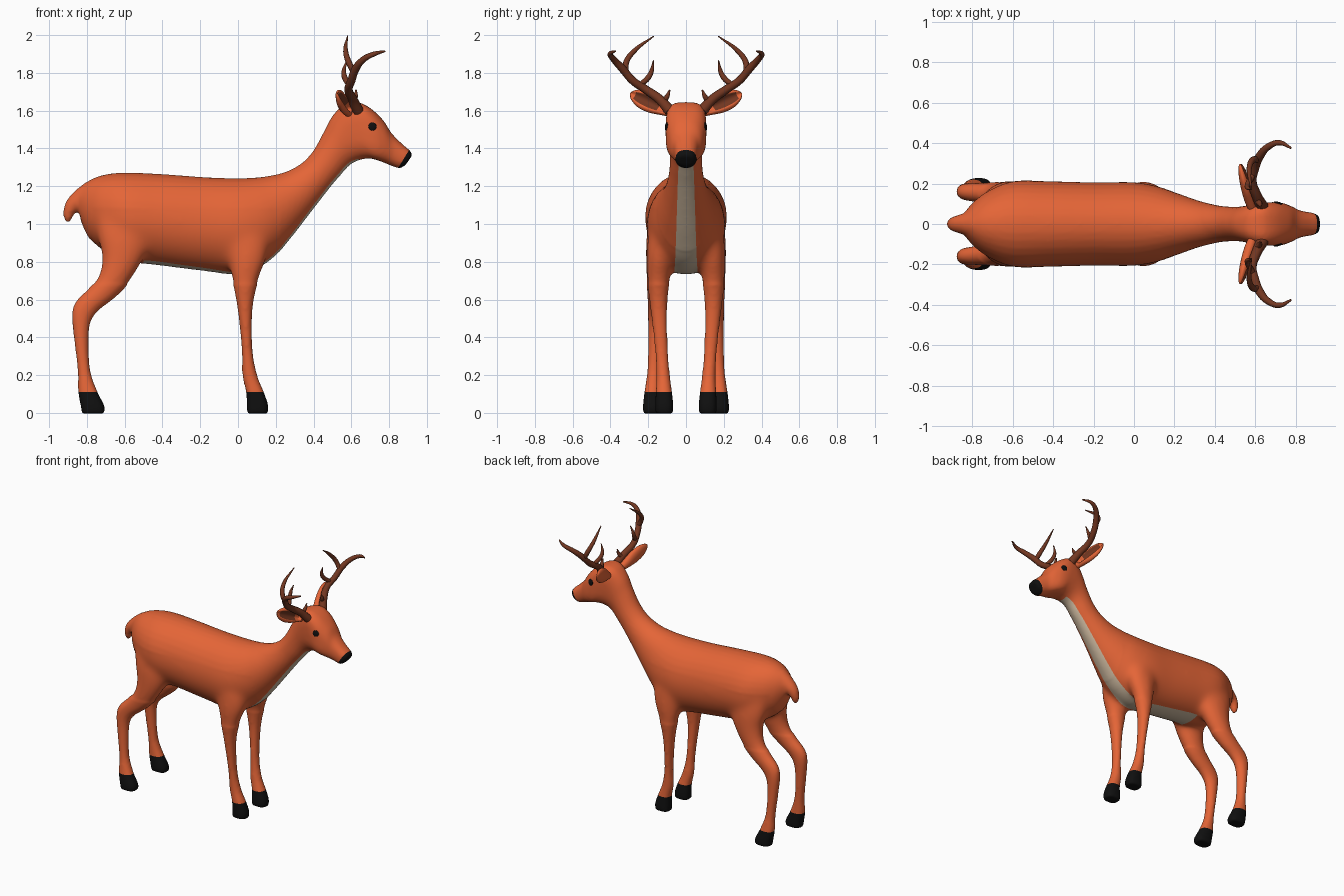
import bpy, bmesh, math
from mathutils import Vector

if "Cube" in bpy.data.objects:
    bpy.data.objects.remove(bpy.data.objects["Cube"])

SEG = 32


def material(name, rgb):
    m = bpy.data.materials.new(name)
    m.diffuse_color = (*rgb, 1)
    m.use_nodes = True
    m.node_tree.nodes["Principled BSDF"].inputs["Base Color"].default_value = m.diffuse_color
    return m


COAT = material("orange_coat", (0.78, 0.13, 0.038))
CREAM = material("cream_underside", (0.62, 0.49, 0.35))
BLACK = material("black_hoof", (0.005, 0.005, 0.005))
BROWN = material("dark_brown", (0.17, 0.038, 0.015))


def activate(ob):
    bpy.ops.object.select_all(action='DESELECT')
    ob.select_set(True)
    bpy.context.view_layer.objects.active = ob


def smooth(ob, angle=45):
    activate(ob)
    bpy.ops.object.shade_smooth_by_angle(angle=math.radians(angle))


def spline(rows, sub=5):
    """Catmull-Rom interpolation of rows of numbers."""
    out = []
    for i in range(len(rows) - 1):
        p0, p1 = rows[max(i - 1, 0)], rows[i]
        p2, p3 = rows[i + 1], rows[min(i + 2, len(rows) - 1)]
        for k in range(sub):
            t = k / sub
            out.append([0.5 * (2 * b + (c - a) * t + (2 * a - 5 * b + 4 * c - d) * t * t
                               + (3 * b - a - 3 * c + d) * t ** 3)
                        for a, b, c, d in zip(p0, p1, p2, p3)])
    return out + [list(rows[-1])]


def loft(bm, rings):
    """Skin super-ellipse rings (centre, half axis a, half axis b, exponent)."""
    loops = []
    for c, a, b, p in rings:
        loop = []
        for j in range(SEG):
            t = 2 * math.pi * j / SEG
            u, v = (math.copysign(abs(f) ** (2 / p), f) for f in (math.cos(t), math.sin(t)))
            loop.append(bm.verts.new(c + a * u + b * v))
        loops.append(loop)
    new = []
    for l0, l1 in zip(loops, loops[1:]):
        for j in range(SEG):
            k = (j + 1) % SEG
            new.append(bm.faces.new((l0[j], l0[k], l1[k], l1[j])))
    new += [bm.faces.new(loops[0]), bm.faces.new(loops[-1])]
    bmesh.ops.recalc_face_normals(bm, faces=new)


def side_rings(rows, side=1):
    """Rows: two outline points in x,z, then centre y, half width, exponent."""
    rings = []
    for x1, z1, x2, z2, y, w, p in spline(rows):
        rings.append((Vector(((x1 + x2) / 2, y * side, (z1 + z2) / 2)),
                      Vector(((x1 - x2) / 2, 0, (z1 - z2) / 2)), Vector((0, w, 0)), p))
    return rings


def to_object(bm, name, mats):
    me = bpy.data.meshes.new(name)
    bm.to_mesh(me)
    bm.free()
    ob = bpy.data.objects.new(name, me)
    bpy.context.collection.objects.link(ob)
    for m in mats:
        me.materials.append(m)
    return ob


# Trunk, neck and head: top outline, bottom outline, half width, exponent
trunk = [
    (-.86, 1.165, -.83, 1.01, .045, 2), (-.80, 1.222, -.785, .92, .11, 2),
    (-.72, 1.258, -.70, .85, .17, 2), (-.60, 1.272, -.58, .80, .215, 2),
    (-.40, 1.264, -.42, .78, .212, 2), (-.18, 1.248, -.18, .75, .207, 2),
    (-.02, 1.242, .02, .732, .208, 2), (.08, 1.245, .17, .805, .185, 2),
    (.16, 1.254, .275, .92, .15, 2), (.25, 1.275, .38, 1.055, .115, 2),
    (.335, 1.32, .485, 1.19, .092, 2), (.40, 1.39, .54, 1.255, .086, 2),
    (.455, 1.49, .59, 1.31, .086, 2), (.50, 1.572, .635, 1.336, .092, 2.3),
    (.56, 1.63, .685, 1.347, .102, 3), (.63, 1.645, .72, 1.343, .108, 3.6),
    (.70, 1.614, .76, 1.33, .104, 3), (.77, 1.548, .795, 1.315, .086, 2.4),
    (.81, 1.485, .82, 1.305, .069, 2.3), (.865, 1.428, .842, 1.298, .06, 2.4),
    (.907, 1.392, .86, 1.296, .055, 2.5), (.926, 1.368, .885, 1.31, .045, 2.4)]
tail = [
    (-.80, 1.225, -.76, 1.10, 0, .07, 2), (-.86, 1.178, -.80, 1.08, 0, .055, 2),
    (-.907, 1.125, -.845, 1.07, 0, .042, 2), (-.925, 1.07, -.868, 1.05, 0, .032, 2),
    (-.922, 1.03, -.88, 1.025, 0, .022, 2), (-.91, 1.008, -.893, 1.008, 0, .01, 2)]
front_leg = [
    (-.11, 1.05, .17, 1.05, .10, .07, 2), (-.09, .93, .165, .93, .123, .078, 2),
    (-.058, .82, .152, .82, .137, .073, 2),
    (-.03, .70, .108, .70, .146, .060, 2), (-.002, .55, .077, .55, .144, .044, 2),
    (.02, .335, .077, .335, .130, .034, 2), (.023, .20, .102, .20, .121, .036, 2),
    (.043, .11, .137, .11, .117, .043, 2.3), (.046, .04, .160, .04, .115, .048, 2.6),
    (.048, -.004, .158, -.004, .115, .047, 2.6)]
hind_leg = [
    (-.76, 1.06, -.42, 1.02, .11, .08, 2), (-.745, .94, -.46, .90, .127, .083, 2),
    (-.722, .83, -.51, .795, .138, .075, 2),
    (-.737, .73, -.59, .672, .147, .062, 2), (-.79, .66, -.66, .603, .153, .052, 2),
    (-.858, .59, -.74, .540, .157, .045, 2), (-.879, .52, -.782, .475, .160, .041, 2),
    (-.868, .39, -.791, .365, .164, .036, 2), (-.849, .23, -.781, .22, .170, .035, 2),
    (-.846, .11, -.743, .11, .178, .042, 2.3), (-.832, .035, -.706, .035, .180, .048, 2.6),
    (-.826, -.004, -.708, -.004, .180, .047, 2.6)]

bm = bmesh.new()
loft(bm, side_rings([(*r[:4], 0, *r[4:]) for r in trunk]))
loft(bm, side_rings(tail))
for side in (-1, 1):
    loft(bm, side_rings(front_leg, side))
    loft(bm, side_rings(hind_leg, side))
body = to_object(bm, "body", [])

# Fuse the parts into one skin
mod = body.modifiers.new("fuse", 'REMESH')
mod.mode, mod.voxel_size = 'VOXEL', 0.011
mod = body.modifiers.new("relax", 'SMOOTH')
mod.factor, mod.iterations = 0.5, 6
activate(body)
bpy.ops.object.convert(target='MESH')
body.data.materials.clear()
for m in (COAT, CREAM, BLACK):
    body.data.materials.append(m)

bm = bmesh.new()
bm.from_mesh(body.data)
# Blend shoulders and thighs into the trunk
blend = [v for v in bm.verts if .68 < v.co.z < 1.08 and -.78 < v.co.x < .22]
for _ in range(25):
    bmesh.ops.smooth_vert(bm, verts=blend, factor=.5,
                          use_axis_x=True, use_axis_y=True, use_axis_z=True)

# Cut clean colour borders: hooves, nose, underside strip
nose_co, nose_no = Vector((.878, 0, 1.346)), Vector((.85, 0, -.52)).normalized()
cuts = [((0, 0, .11), (0, 0, 1)), (nose_co, nose_no), ((-.5, 0, 0), (1, 0, 0)),
        ((.64, 0, 0), (1, 0, 0)), ((0, .064, 0), (.042, 1, 0)), ((0, -.064, 0), (.042, -1, 0))]
for co, no in cuts:
    bmesh.ops.bisect_plane(bm, geom=bm.verts[:] + bm.edges[:] + bm.faces[:],
                           plane_co=co, plane_no=no)
bm.normal_update()
for f in bm.faces:
    c = f.calc_center_median()
    f.material_index = 0
    if c.z < .11 or (c.x > .8 and (c - nose_co).dot(nose_no) > 0):
        f.material_index = 2
    elif -.5 < c.x < .64 and c.z > .7 and f.normal.z < -.15 and abs(c.y) < .064 - .042 * c.x:
        f.material_index = 1
bm.to_mesh(body.data)
bm.free()
smooth(body, 60)


def ear(side):
    """Cupped leaf with a dark hollow facing forward."""
    base, tip = Vector((.585, .08 * side, 1.59)), Vector((.525, .296 * side, 1.692))
    axis = (tip - base).normalized()
    wide = Vector((0, -.48 * side, .87))
    wide = (wide - axis * wide.dot(axis)).normalized()
    front = axis.cross(wide)
    front *= 1 if front.x > 0 else -1
    shape = [(0, .024, .022), (.2, .036, .028), (.45, .050, .028), (.7, .050, .024),
             (.88, .034, .016), (.97, .016, .009), (1, .003, .003)]
    rows = spline(shape)
    bm = bmesh.new()
    loft(bm, [(base.lerp(tip, t), wide * w, front * d, 2) for t, w, d in rows])
    bm.verts.ensure_lookup_table()
    bm.faces.ensure_lookup_table()
    lift = [max(0, math.sin(2 * math.pi * j / SEG) - .8) for j in range(SEG)]
    for i, (t, w, d) in enumerate(rows):
        for j in range(SEG):
            if t > .15:
                bm.verts[i * SEG + j].co -= front * d * 5 * lift[j]
            if i < len(rows) - 1 and .25 < t < .86:
                if lift[j] > 0 and lift[(j + 1) % SEG] > 0:
                    bm.faces[i * SEG + j].material_index = 1
    return to_object(bm, "ear", [COAT, BROWN])


# Antler: main beam and tines as x, y, z, radius
antler_paths = {
    "antler_beam": [(.635, .085, 1.60, .03), (.607, .14, 1.66, .025), (.585, .21, 1.71, .022),
                    (.60, .28, 1.757, .021), (.622, .335, 1.82, .021), (.665, .383, 1.872, .017),
                    (.72, .402, 1.90, .013), (.778, .375, 1.915, .005)],
    "antler_long_tine": [(.615, .32, 1.80, .016), (.585, .315, 1.86, .016),
                         (.57, .275, 1.915, .013), (.58, .17, 1.995, .003)],
    "antler_short_tine": [(.59, .245, 1.735, .014), (.565, .20, 1.775, .015),
                          (.56, .182, 1.81, .012), (.577, .172, 1.866, .003)],
    "antler_brow_tine": [(.607, .12, 1.645, .016), (.622, .10, 1.675, .013),
                         (.625, .086, 1.71, .004)]}


def antler_part(name, path, side):
    cu = bpy.data.curves.new(name, 'CURVE')
    cu.dimensions = '3D'
    cu.bevel_depth, cu.bevel_resolution, cu.resolution_u = 1, 3, 6
    cu.use_fill_caps = True
    sp = cu.splines.new('BEZIER')
    sp.bezier_points.add(len(path) - 1)
    for bp, (x, y, z, r) in zip(sp.bezier_points, path):
        bp.co, bp.radius = (x, y * side, z), r
        bp.handle_left_type = bp.handle_right_type = 'AUTO'
    cu.materials.append(BROWN)
    ob = bpy.data.objects.new(name, cu)
    bpy.context.collection.objects.link(ob)
    activate(ob)
    bpy.ops.object.convert(target='MESH')
    return bpy.context.view_layer.objects.active


for side in (-1, 1):
    smooth(ear(side), 60)
    for name, path in antler_paths.items():
        smooth(antler_part(name, path, side))
    # Eye lying flat on the surface of the head
    hit, spot, normal, _ = body.ray_cast(Vector((.712, side, 1.516)), Vector((0, -side, 0)))
    if not hit:
        spot, normal = Vector((.712, .1 * side, 1.516)), Vector((0, side, 0))
    bpy.ops.mesh.primitive_uv_sphere_add(segments=20, ring_count=12, radius=1, location=spot)
    eye = bpy.context.object
    eye.name = "eye"
    eye.rotation_euler = normal.to_track_quat('Z', 'Y').to_euler()
    eye.scale = (.022, .022, .006)
    eye.data.materials.append(BLACK)
    smooth(eye)
